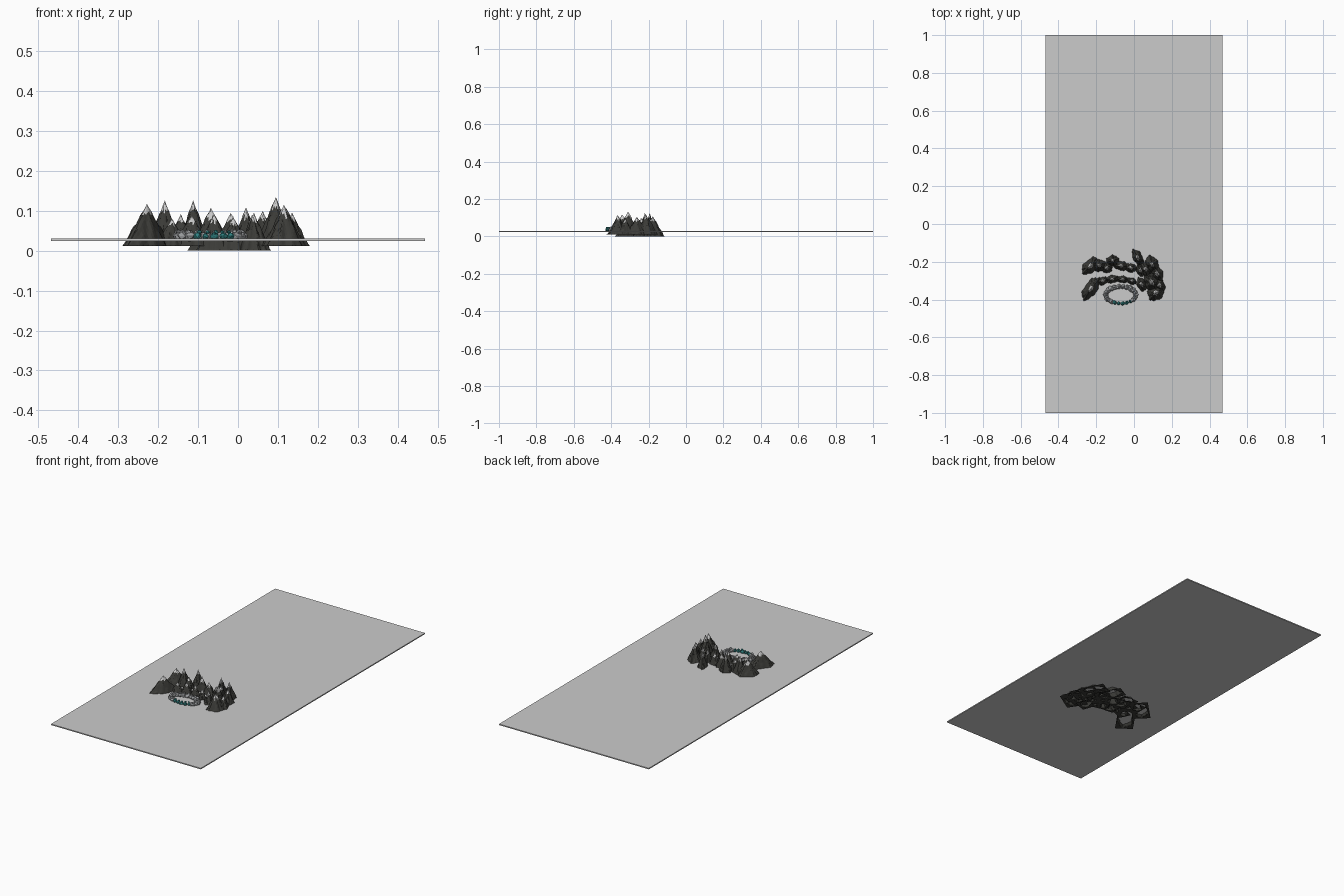
import bpy, bmesh, math, random
from mathutils import Vector, Matrix, noise

if "Cube" in bpy.data.objects:
    bpy.data.objects.remove(bpy.data.objects["Cube"])

random.seed(4)


def material(name, color):
    m = bpy.data.materials.new(name)
    m.diffuse_color = (*color, 1)
    m.use_nodes = True
    m.node_tree.nodes["Principled BSDF"].inputs["Base Color"].default_value = m.diffuse_color
    return m


ROCK = material("dark_rock", (0.045, 0.045, 0.04))
SNOW = material("snow", (0.6, 0.6, 0.62))
STONE = material("pale_stone", (0.32, 0.33, 0.34))
TEAL = material("teal_stone", (0.03, 0.22, 0.22))


def finish(bm, name, mats=()):
    me = bpy.data.meshes.new(name)
    bm.to_mesh(me)
    bm.free()
    for m in mats:
        me.materials.append(m)
    ob = bpy.data.objects.new(name, me)
    bpy.context.collection.objects.link(ob)
    return ob


# thin ground slab
bm = bmesh.new()
bmesh.ops.create_cube(bm, size=1, matrix=Matrix.Translation((0, 0, 0.027))
                      @ Matrix.Diagonal((0.936, 2, 0.006, 1)))
finish(bm, "ground_slab")


# hollow mountain: a rectangular sheet pulled up to a ridged peak
def mountain(i, x, y, top, rx, ry, deg, base):
    bm = bmesh.new()
    n = 28
    bmesh.ops.create_grid(bm, x_segments=n, y_segments=n, size=1.2)
    h = top - base
    for v in bm.verts:
        r, a = v.co.xy.length, math.atan2(v.co.y, v.co.x)
        ridge = 0.07 * math.sin(5 * a + i) + 0.04 * math.sin(11 * a + 2 * i)
        t = max(0.0, 1 - r * (1 + ridge))
        bump = noise.noise(Vector((v.co.x * 4, v.co.y * 4, i * 3.7)))
        f = t + 0.1 * bump * math.sin(math.pi * t)
        v.co.z = h * max(0.0, f)
    # snow on the tip
    for f in bm.faces:
        c = f.calc_center_median()
        line = 0.77 + 0.1 * noise.noise(Vector((c.x * 9, c.y * 9, i)))
        f.material_index = int(c.z / h > line)
    bm.transform(Matrix.Translation((x, y, base))
                 @ Matrix.Rotation(math.radians(deg), 4, 'Z')
                 @ Matrix.Diagonal((rx, ry, 1, 1)))
    finish(bm, f"mountain_{i:02d}", (ROCK, SNOW))


LOW, MID = 0.0, 0.011
# x, y, peak height, half length, half width, angle, base height
peaks = [
    # left side
    (-0.228, -0.342, 0.117, 0.085, 0.040, 55, MID),
    (-0.230, -0.222, 0.112, 0.070, 0.040, 45, MID),
    (-0.183, -0.220, 0.126, 0.042, 0.038, 0, MID),
    # back row
    (-0.112, -0.195, 0.126, 0.040, 0.035, 0, MID),
    (-0.143, -0.232, 0.092, 0.038, 0.036, 20, MID),
    (-0.068, -0.222, 0.107, 0.055, 0.034, -10, LOW),
    (-0.018, -0.232, 0.094, 0.050, 0.034, -10, LOW),
    (0.020, -0.178, 0.108, 0.065, 0.034, -62, LOW),
    # front row around the stone ring
    (-0.165, -0.302, 0.080, 0.040, 0.028, 25, MID),
    (-0.115, -0.292, 0.088, 0.045, 0.027, 8, MID),
    (-0.060, -0.293, 0.092, 0.045, 0.027, -5, LOW),
    (-0.012, -0.302, 0.085, 0.040, 0.027, -15, LOW),
    # right cluster
    (0.035, -0.245, 0.090, 0.050, 0.034, -70, LOW),
    (0.040, -0.320, 0.095, 0.055, 0.034, -70, LOW),
    (0.062, -0.240, 0.099, 0.055, 0.036, -65, MID),
    (0.096, -0.215, 0.118, 0.060, 0.040, -65, MID),
    (0.122, -0.262, 0.105, 0.060, 0.036, -65, MID),
    (0.095, -0.310, 0.134, 0.065, 0.045, -65, MID),
    (0.115, -0.365, 0.115, 0.055, 0.048, 32, MID),
    (0.135, -0.325, 0.095, 0.050, 0.036, -65, MID),
]
for i, p in enumerate(peaks):
    mountain(i, *p)


# ring of small rough stones, teal ones at the front
def stone(name, x, y, z, size, mat):
    bm = bmesh.new()
    bmesh.ops.create_icosphere(bm, subdivisions=2, radius=size)
    seed = Vector((x * 90, y * 90, 0))
    for v in bm.verts:
        v.co *= 1 + 0.35 * noise.noise(v.co / size * 1.3 + seed)
    bm.transform(Matrix.Translation((x, y, z))
                 @ Matrix.Rotation(random.uniform(0, 6), 4, 'Z')
                 @ Matrix.Diagonal((1.1, 0.9, 0.85, 1)))
    finish(bm, name, (mat,))


COUNT = 22
for k in range(COUNT):
    a = 2 * math.pi * k / COUNT
    x = -0.070 + 0.079 * math.cos(a)
    y = -0.376 + 0.045 * math.sin(a)
    front = math.sin(a) < -0.6 and x > -0.11
    size = random.uniform(0.009, 0.011) if front else random.uniform(0.012, 0.016)
    stone(f"ring_stone_{k:02d}", x, y, 0.036, size, TEAL if front else STONE)
    # a smaller stone stacked on top
    stone(f"top_stone_{k:02d}", x + random.uniform(-0.006, 0.006),
          y + random.uniform(-0.004, 0.004), 0.046, size * 0.55,
          TEAL if front else STONE)
